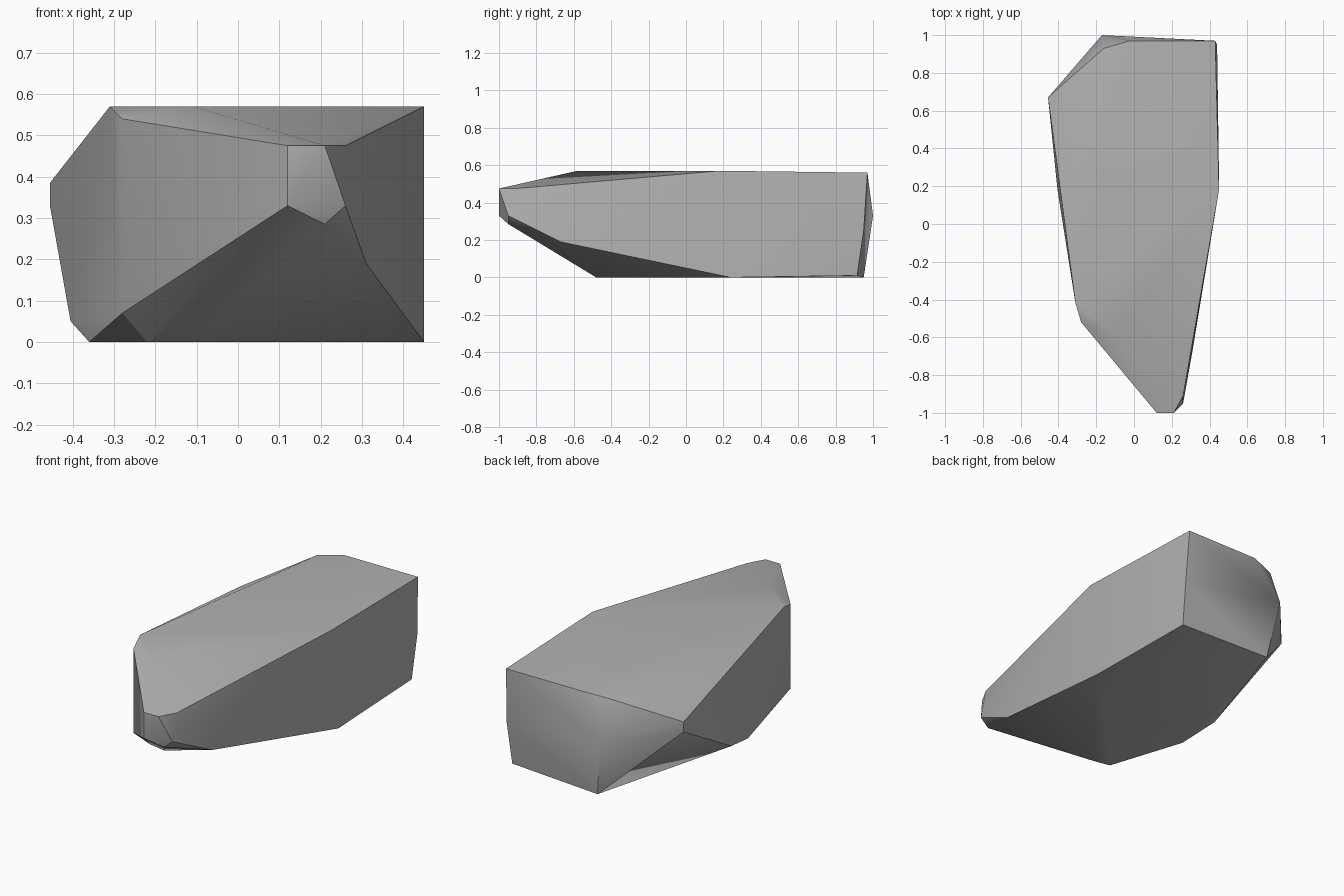
import bpy
import bmesh
import math

default_cube = bpy.data.objects.get("Cube")
if default_cube:
    bpy.data.objects.remove(default_cube, do_unlink=True)


def make_material(name, colour):
    material = bpy.data.materials.new(name)
    material.use_nodes = True
    material.diffuse_color = colour
    shader = material.node_tree.nodes["Principled BSDF"]
    shader.inputs["Base Color"].default_value = colour
    return material


def make_stone(name, corner_groups, material):
    """Wrap a convex skin around the corners and shade it."""
    mesh = bpy.data.meshes.new(name)
    bm = bmesh.new()
    for group in corner_groups:
        for corner in group:
            bm.verts.new(corner)
    hull = bmesh.ops.convex_hull(bm, input=bm.verts[:], use_existing_faces=False)
    unused = {v for v in hull["geom_interior"] if isinstance(v, bmesh.types.BMVert)}
    bmesh.ops.delete(bm, geom=list(unused), context="VERTS")
    bmesh.ops.recalc_face_normals(bm, faces=bm.faces[:])
    bm.to_mesh(mesh)
    bm.free()
    mesh.materials.append(material)

    stone = bpy.data.objects.new(name, mesh)
    bpy.context.scene.collection.objects.link(stone)
    bpy.ops.object.select_all(action="DESELECT")
    stone.select_set(True)
    bpy.context.view_layer.objects.active = stone
    bpy.ops.object.shade_smooth_by_angle(angle=math.radians(30))
    return stone


# Rim of the broad upper face
upper_rim = [
    (-.31, -.42, .57), (-.28, -.52, .54), (-.11, -.58, .57),
    (.45, .18, .57), (.43, .97, .56), (-.02, .97, .56), (-.16, .93, .54),
]

# Blunt nose at the narrow front end
front_nose = [
    (.12, -1, .475), (.21, -1, .475), (.26, -.91, .475),
    (.12, -1, .33), (.21, -.95, .285), (.26, -.95, .33),
]

# Corners around the middle of the sides and back
side_corners = [
    (.31, -.67, .19), (.44, .95, .25), (-.17, 1, .33),
    (-.455, .67, .385), (-.455, .67, .33),
    (-.405, .18, .05), (-.28, -.52, .07),
]

# Outline of the flat base
base_outline = [
    (.45, .24, 0), (.43, .915, .01), (-.12, .95, 0),
    (-.36, -.03, 0), (-.22, -.46, 0), (-.12, -.48, 0),
]

stone_grey = make_material("stone grey", (.45, .45, .45, 1))
make_stone("boulder", [upper_rim, front_nose, side_corners, base_outline], stone_grey)
